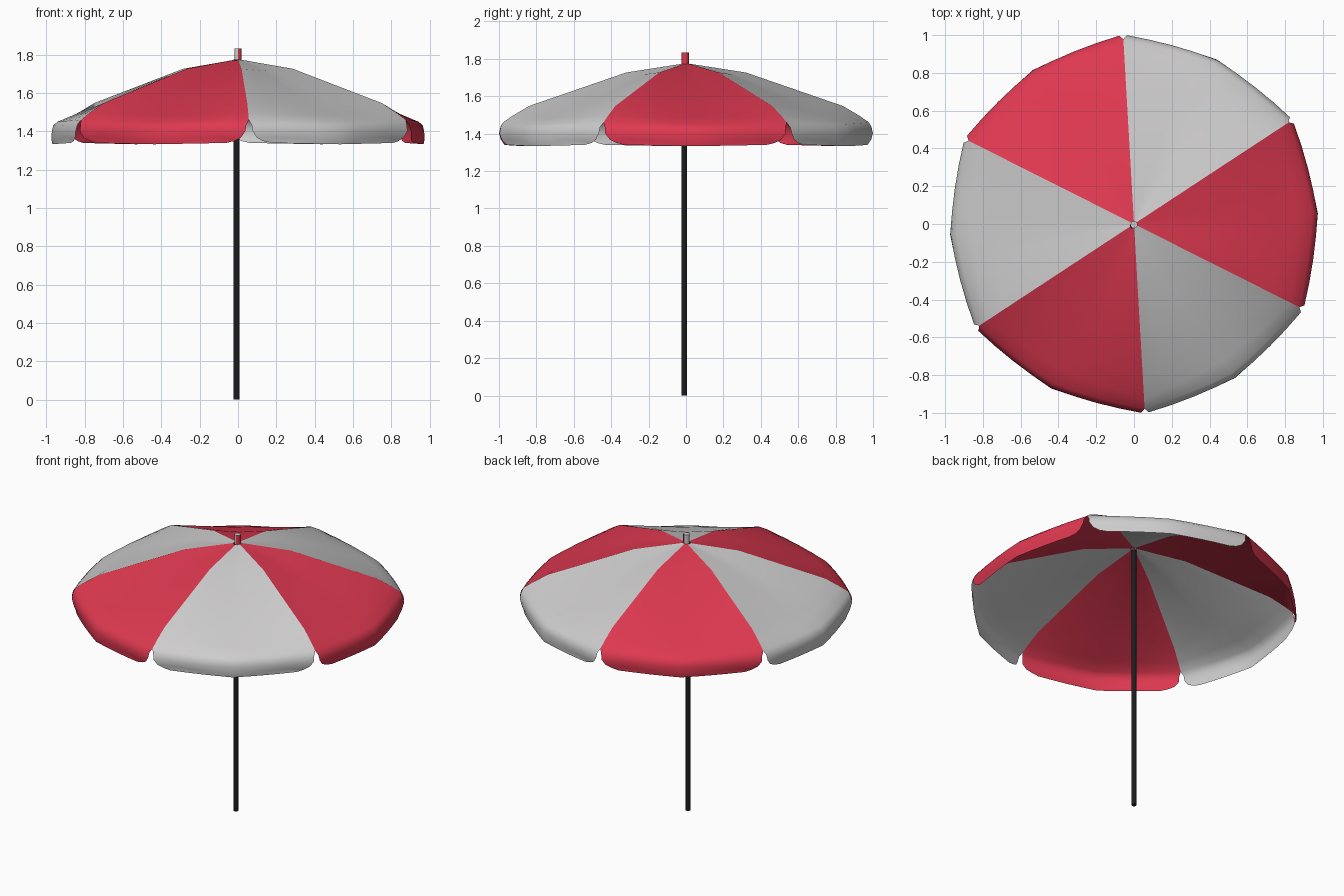
import bpy, bmesh, math
from mathutils import Vector

if "Cube" in bpy.data.objects:
    bpy.data.objects.remove(bpy.data.objects["Cube"])


def material(name, rgb):
    m = bpy.data.materials.new(name)
    m.diffuse_color = (*rgb, 1)
    m.use_nodes = True
    m.node_tree.nodes["Principled BSDF"].inputs["Base Color"].default_value = m.diffuse_color
    return m


RED = material("red cloth", (0.73, 0.04, 0.08))
WHITE = material("off white cloth", (0.62, 0.61, 0.61))
BLACK = material("black metal", (0.012, 0.012, 0.013))


def finish(name, bm, mats, angle):
    me = bpy.data.meshes.new(name)
    bm.to_mesh(me)
    bm.free()
    ob = bpy.data.objects.new(name, me)
    bpy.context.collection.objects.link(ob)
    for m in mats:
        me.materials.append(m)
    bpy.ops.object.select_all(action='DESELECT')
    ob.select_set(True)
    bpy.context.view_layer.objects.active = ob
    bpy.ops.object.shade_smooth_by_angle(angle=math.radians(angle))
    return ob


def cylinder(name, x, y, r, z0, z1, sides, mats):
    bm = bmesh.new()
    bmesh.ops.create_cone(bm, cap_ends=True, segments=sides, radius1=r,
                          radius2=r, depth=z1 - z0)
    bmesh.ops.translate(bm, verts=bm.verts, vec=(x, y, (z0 + z1) / 2))
    if len(mats) > 1:
        for f in bm.faces:
            f.material_index = 1 if f.normal.x > 0.1 else 0
    return finish(name, bm, mats, 40)


# Panel rows: middle radius, middle z, corner radius, corner z, half angle, bulge
ROWS = [
    (0.010, 1.774, 0.012, 1.775, 30, 0),
    (0.280, 1.716, 0.320, 1.727, 30, 0),
    (0.735, 1.535, 0.840, 1.548, 30, 0),
    (0.865, 1.482, 0.930, 1.495, 30, 0.004),
    (0.945, 1.450, 0.980, 1.460, 30, 0.010),
    (0.966, 1.430, 0.993, 1.435, 29.2, 0.012),
    (0.973, 1.400, 1.000, 1.402, 28.9, 0.012),
    (0.975, 1.365, 0.990, 1.368, 27.6, 0.010),
    (0.973, 1.345, 0.978, 1.350, 25.6, 0.008),
    (0.970, 1.333, 0.973, 1.340, 23.0, 0.006),
]
STEPS = 8


def panel(name, direction, mat):
    bm = bmesh.new()
    grid = []
    for mr, mz, cr, cz, half, bulge in ROWS:
        row = []
        for i in range(STEPS + 1):
            s = 2 * i / STEPS - 1
            t = abs(s)
            a_mid = math.radians(direction)
            a_cor = math.radians(direction + math.copysign(half, s))
            mid = Vector((mr * math.cos(a_mid), mr * math.sin(a_mid), mz))
            cor = Vector((cr * math.cos(a_cor), cr * math.sin(a_cor), cz))
            p = mid.lerp(cor, t)
            out = Vector((p.x, p.y, 0)).normalized()
            row.append(bm.verts.new(p + out * bulge * 4 * t * (1 - t)))
        grid.append(row)
    for a, b in zip(grid, grid[1:]):
        for i in range(STEPS):
            bm.faces.new((a[i], b[i], b[i + 1], a[i + 1]))
    return finish(name, bm, [mat], 35)


# Canopy: six panels with hanging flaps, alternating colours
for k in range(6):
    panel(f"canopy_panel_{k + 1}", 3.3 + 60 * k, WHITE if k % 2 else RED)

# Pole and two-coloured tip
cylinder("pole", -0.008, -0.01, 0.015, 0, 1.775, 12, [BLACK])
cylinder("pole_tip", 0, -0.004, 0.019, 1.765, 1.833, 12, [WHITE, RED])
